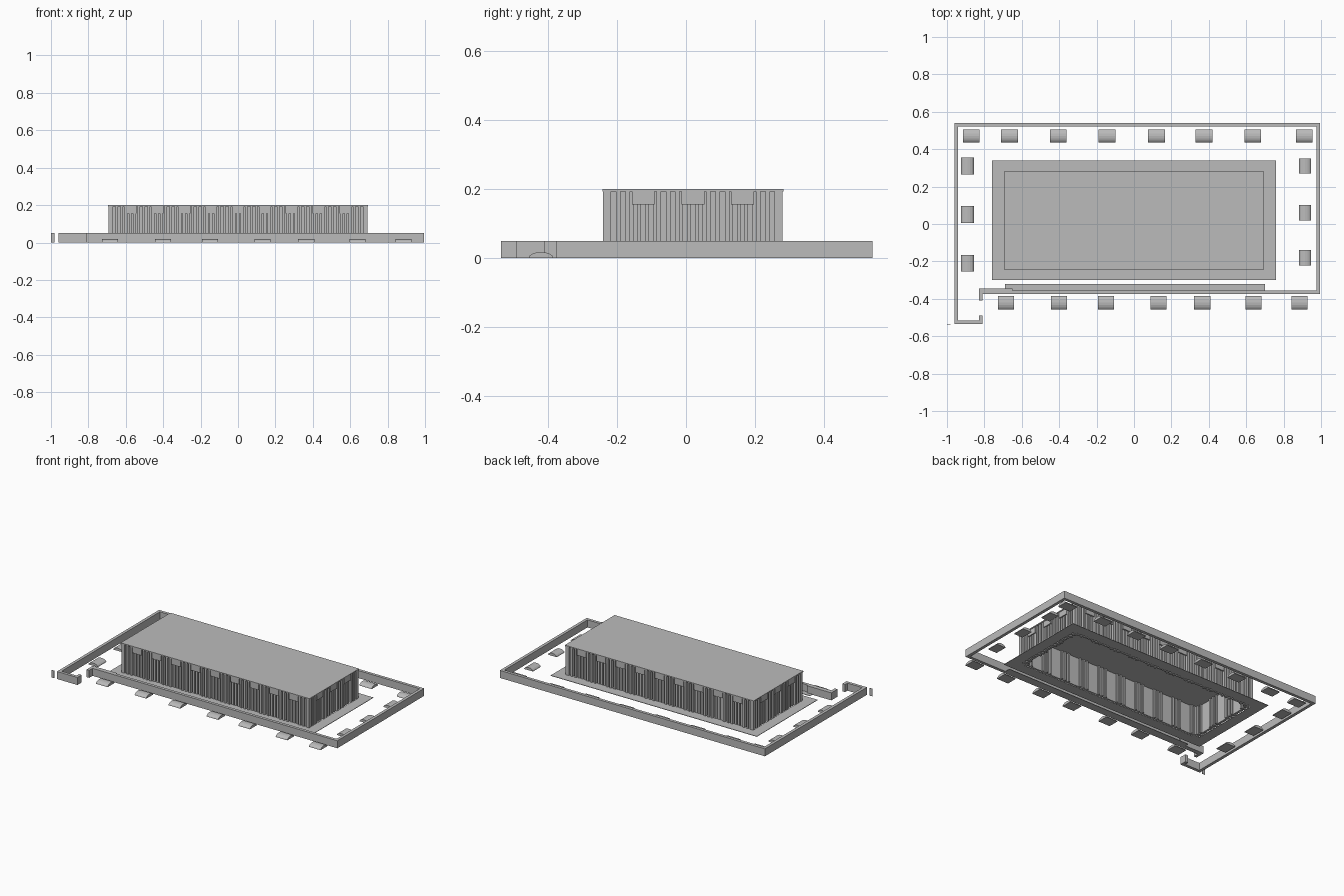
import bpy, bmesh, math

cube = bpy.data.objects.get("Cube")
if cube:
    bpy.data.objects.remove(cube, do_unlink=True)

GREY = (0.5, 0.5, 0.5, 1)
mat = bpy.data.materials.new("plain_grey")
mat.use_nodes = True
mat.diffuse_color = GREY
mat.node_tree.nodes["Principled BSDF"].inputs["Base Color"].default_value = GREY


def finish(name, bm):
    bmesh.ops.recalc_face_normals(bm, faces=bm.faces)
    mesh = bpy.data.meshes.new(name)
    bm.to_mesh(mesh)
    bm.free()
    mesh.materials.append(mat)
    obj = bpy.data.objects.new(name, mesh)
    bpy.context.collection.objects.link(obj)
    return obj


def box(bm, x0, x1, y0, y1, z0, z1):
    verts = bmesh.ops.create_cube(bm, size=1)["verts"]
    for v in verts:
        v.co.x = x1 if v.co.x > 0 else x0
        v.co.y = y1 if v.co.y > 0 else y0
        v.co.z = z1 if v.co.z > 0 else z0


def boxes(name, items):
    bm = bmesh.new()
    for item in items:
        box(bm, *item)
    return finish(name, bm)


def ring(x0, x1, y0, y1, t, z0, z1):
    """Four boxes forming a rectangular frame of width t."""
    return [(x0, x1, y0, y0 + t, z0, z1), (x0, x1, y1 - t, y1, z0, z1),
            (x0, x0 + t, y0 + t, y1 - t, z0, z1), (x1 - t, x1, y0 + t, y1 - t, z0, z1)]


# Boundary wall with an entrance recess at one front corner
H, T = 0.05, 0.02
boxes("boundary_wall", [
    (-0.96, 0.995, 0.54 - T, 0.54, 0, H),
    (0.995 - T, 0.995, -0.375, 0.54 - T, 0, H),
    (-0.83, 0.995 - T, -0.375, -0.355, 0, H),
    (-0.96, -0.96 + T, -0.535, 0.54 - T, 0, H),
    (-0.96 + T, -0.81, -0.535, -0.515, 0, H),
    (-0.83, -0.81, -0.515, -0.49, 0, H),
    (-0.83, -0.81, -0.41, -0.375, 0, H),
    (-0.83, -0.65, -0.355, -0.345, 0, H),
])
boxes("gate_sign_panel", [(-1.0, -0.98, -0.536, -0.534, 0, H)])

# Paving round the building and a strip along the front wall
boxes("paving", ring(-0.76, 0.76, -0.30, 0.34, 0.07, 0, 0.003))
boxes("front_strip", [(-0.69, 0.70, -0.355, -0.32, 0, 0.003)])

# Building shell and roof
CY, HX, HY, TOP = 0.02, 0.692, 0.26, 0.193
DEPTH, PITCH = 0.022, 0.144
boxes("roof", [(-HX - 0.004, HX + 0.004, CY - HY - 0.002, CY + HY + 0.002, TOP, 0.2)])
boxes("inner_walls", ring(-HX + DEPTH, HX - DEPTH, CY - HY + DEPTH, CY + HY - DEPTH,
                          0.004, 0, TOP))


def facade(name, bays, half_len, offset, along_x):
    """Fins, lintels and window bars on both opposite sides."""
    bm = bmesh.new()

    def part(mid, width, z0, z1, outer, inner):
        for side in (-1, 1):
            a, b = sorted((side * (offset - outer), side * (offset - inner)))
            lo, hi = mid - width / 2, mid + width / 2
            if along_x:
                box(bm, lo, hi, CY + a, CY + b, z0, z1)
            else:
                box(bm, a, b, CY + lo, CY + hi, z0, z1)

    for i in range(bays + 1):
        pier = (i - bays / 2) * PITCH
        for d in (-0.027, 0, 0.027):
            part(pier + d, 0.013, 0, TOP, 0, DEPTH + 0.015)
        if i < bays:
            bay = pier + PITCH / 2
            part(bay, 0.066, 0.155, TOP, 0, DEPTH)
            for d in (-0.022, 0, 0.022):
                part(bay + d, 0.015, 0, 0.155, 0.008, DEPTH)
    for s in (-1, 1):
        part(s * (half_len - 0.007), 0.014, 0, TOP, 0, 0.014)
    return finish(name, bm)


facade("long_facades", 9, HX, HY, True)
facade("end_facades", 3, HY, HX, False)


# Low arched planting mounds around the site
def mound(name, x, y, length, span, turn):
    bm = bmesh.new()
    n, rise = 8, 0.018
    ends = []
    for e in (-0.5, 0.5):
        ends.append([bm.verts.new((e * length, -math.cos(math.pi * k / n) * span / 2,
                                   rise * math.sin(math.pi * k / n))) for k in range(n + 1)])
    a, b = ends
    for k in range(n):
        bm.faces.new((a[k], a[k + 1], b[k + 1], b[k]))
    bm.faces.new((a[0], b[0], b[n], a[n]))
    bm.faces.new(a)
    bm.faces.new(b[::-1])
    obj = finish(name, bm)
    obj.location = (x, y, 0)
    obj.rotation_euler.z = math.pi / 2 if turn else 0


for x in (-0.87, -0.665, -0.405, -0.145, 0.12, 0.375, 0.635, 0.91):
    mound("back_mound", x, 0.47, 0.09, 0.068, False)
for x in (-0.685, -0.4, -0.15, 0.13, 0.365, 0.64, 0.885):
    mound("front_mound", x, -0.42, 0.086, 0.072, False)
for y in (0.31, 0.05, -0.21):
    mound("right_mound", -0.89, y, 0.09, 0.07, True)
for y in (0.31, 0.06, -0.18):
    mound("left_mound", 0.915, y, 0.082, 0.065, True)
